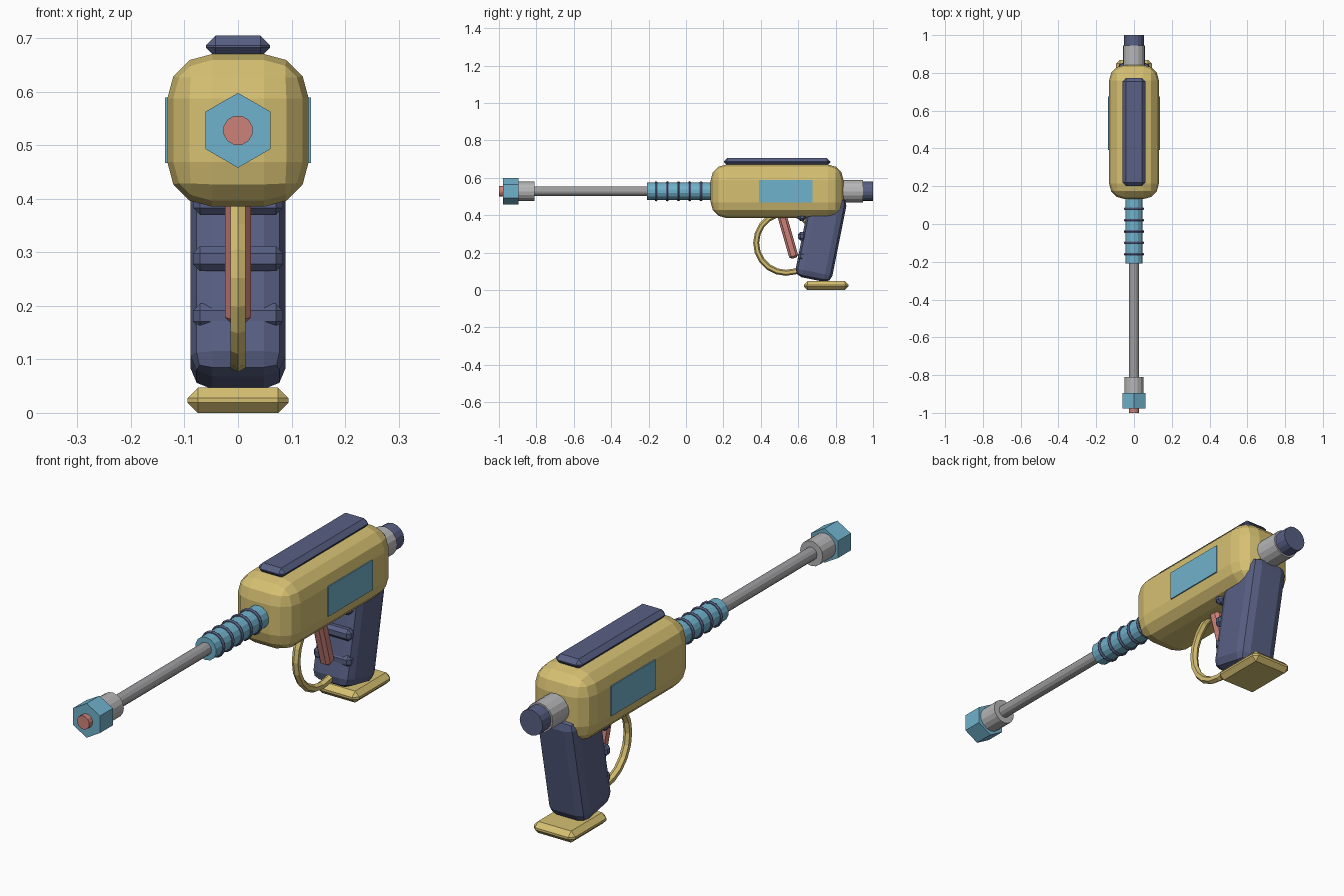
import bpy
from math import radians

if "Cube" in bpy.data.objects:
    bpy.data.objects.remove(bpy.data.objects["Cube"], do_unlink=True)


def linear(c):
    c /= 255
    return c / 12.92 if c <= 0.04045 else ((c + 0.055) / 1.055) ** 2.4


def material(name, *srgb):
    colour = [linear(c) for c in srgb] + [1]
    mat = bpy.data.materials.new(name)
    mat.use_nodes = True
    mat.diffuse_color = colour
    mat.node_tree.nodes["Principled BSDF"].inputs["Base Color"].default_value = colour
    return mat


gold = material("gold", 214, 192, 114)
blue = material("sky blue", 112, 178, 204)
navy = material("slate navy", 88, 96, 132)
red = material("coral red", 206, 130, 122)
silver = material("silver", 182, 182, 184)
steel = material("steel", 158, 158, 160)

AXIS_Z = 0.528


def finish(name, mat):
    ob = bpy.context.object
    ob.name = name
    ob.data.materials.clear()
    ob.data.materials.append(mat)
    return ob


def box(name, mat, centre, size, bevel=0, segments=1, tilt=0):
    """Box with rounded edges, tilted about the x axis."""
    bpy.ops.mesh.primitive_cube_add(size=1, location=centre)
    ob = finish(name, mat)
    ob.scale = size
    bpy.ops.object.transform_apply(location=False, rotation=False, scale=True)
    ob.rotation_euler.x = radians(tilt)
    if bevel:
        mod = ob.modifiers.new("Rounded edges", "BEVEL")
        mod.width = bevel
        mod.segments = segments
        mod.limit_method = "NONE"
    return ob


def rod(name, mat, radius, y0, y1, sides, spin=0):
    """Cylinder along the main axis, from y0 to y1."""
    bpy.ops.mesh.primitive_cylinder_add(
        vertices=sides, radius=radius, depth=y1 - y0,
        location=(0, (y0 + y1) / 2, AXIS_Z), rotation=(radians(90), radians(spin), 0))
    return finish(name, mat)


def ring(name, mat, centre, major, minor, rotation, sides, tube_sides):
    bpy.ops.mesh.primitive_torus_add(
        location=centre, rotation=rotation, major_radius=major, minor_radius=minor,
        major_segments=sides, minor_segments=tube_sides)
    return finish(name, mat)


# Body with top rail and side panels
box("body", gold, (0, 0.487, AXIS_Z), (0.264, 0.71, 0.285), 0.083, 3)
box("top_rail", navy, (0, 0.487, 0.685), (0.12, 0.57, 0.04), 0.018)
for side, label in ((1, "left"), (-1, "right")):
    box(label + "_panel", blue, (side * 0.132, 0.533, AXIS_Z), (0.009, 0.285, 0.122))

# Barrel, sleeve and nozzle
rod("barrel", steel, 0.026, -0.85, 0.16, 12)
rod("sleeve", blue, 0.047, -0.208, 0.16, 14)
for i in range(5):
    ring("sleeve_ring", navy, (0, -0.16 + 0.06 * i, AXIS_Z), 0.046, 0.008,
         (radians(90), 0, 0), 16, 6)
rod("nozzle_collar", silver, 0.051, -0.905, -0.81, 16)
rod("nozzle_nut", blue, 0.07, -0.978, -0.895, 6)
rod("nozzle_tip", red, 0.028, -1.0, -0.96, 12, 15)

# Rear connector
rod("rear_collar", silver, 0.059, 0.8, 0.945, 16)
rod("rear_cap", navy, 0.052, 0.92, 1.0, 16)

# Grip, finger ridges and foot plate
box("grip", navy, (0, 0.722, 0.282), (0.178, 0.2, 0.46), 0.04, 2, -11.3)
for z in (0.393, 0.288, 0.181):
    box("finger_ridge", navy, (0, 0.619, z), (0.168, 0.042, 0.046), 0.013)
box("foot_plate", gold, (0, 0.749, 0.0235), (0.188, 0.238, 0.047), 0.019)

# Trigger and its guard
box("trigger", red, (0, 0.54, 0.305), (0.048, 0.05, 0.28), 0.012, 1, 16)
ring("trigger_guard", gold, (0, 0.535, 0.252), 0.16, 0.016, (0, radians(90), 0), 20, 6)
